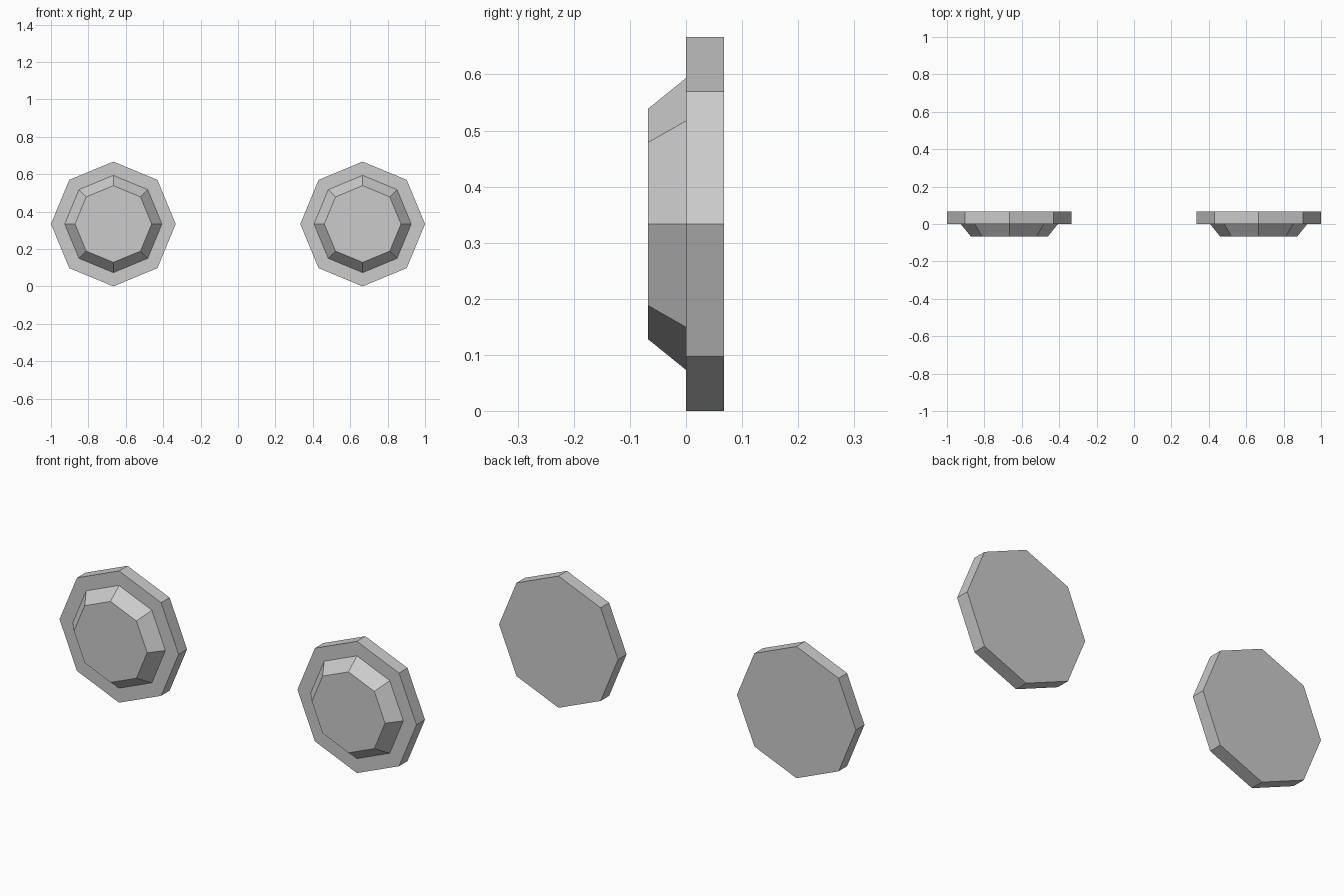
import bpy, bmesh
from math import sin, cos, pi

if "Cube" in bpy.data.objects:
    bpy.data.objects.remove(bpy.data.objects["Cube"])

SIDES = 8
RADIUS, DEPTH = 0.3335, 0.068
# (radius, y) profile: back plate rim, step, tapered front boss
PROFILE = [(RADIUS, DEPTH), (RADIUS, 0), (0.26, 0), (0.205, -DEPTH)]


def stepped_disc(name, x):
    """Octagonal disc facing -y, turned from the profile and capped at both ends."""
    bm = bmesh.new()
    rings = [[bm.verts.new((r * sin(2 * pi * i / SIDES), y, r * cos(2 * pi * i / SIDES)))
              for i in range(SIDES)] for r, y in PROFILE]
    for a, b in zip(rings, rings[1:]):
        for i in range(SIDES):
            j = (i + 1) % SIDES
            bm.faces.new((a[i], a[j], b[j], b[i]))
    bm.faces.new(rings[0])
    bm.faces.new(rings[-1])
    bmesh.ops.recalc_face_normals(bm, faces=bm.faces)
    mesh = bpy.data.meshes.new(name)
    bm.to_mesh(mesh)
    bm.free()
    obj = bpy.data.objects.new(name, mesh)
    obj.location = (x, 0, RADIUS)
    bpy.context.collection.objects.link(obj)


# Matching pair of discs, left and right
for name, side in (("left_disc", -1), ("right_disc", 1)):
    stepped_disc(name, side * (1 - RADIUS))
